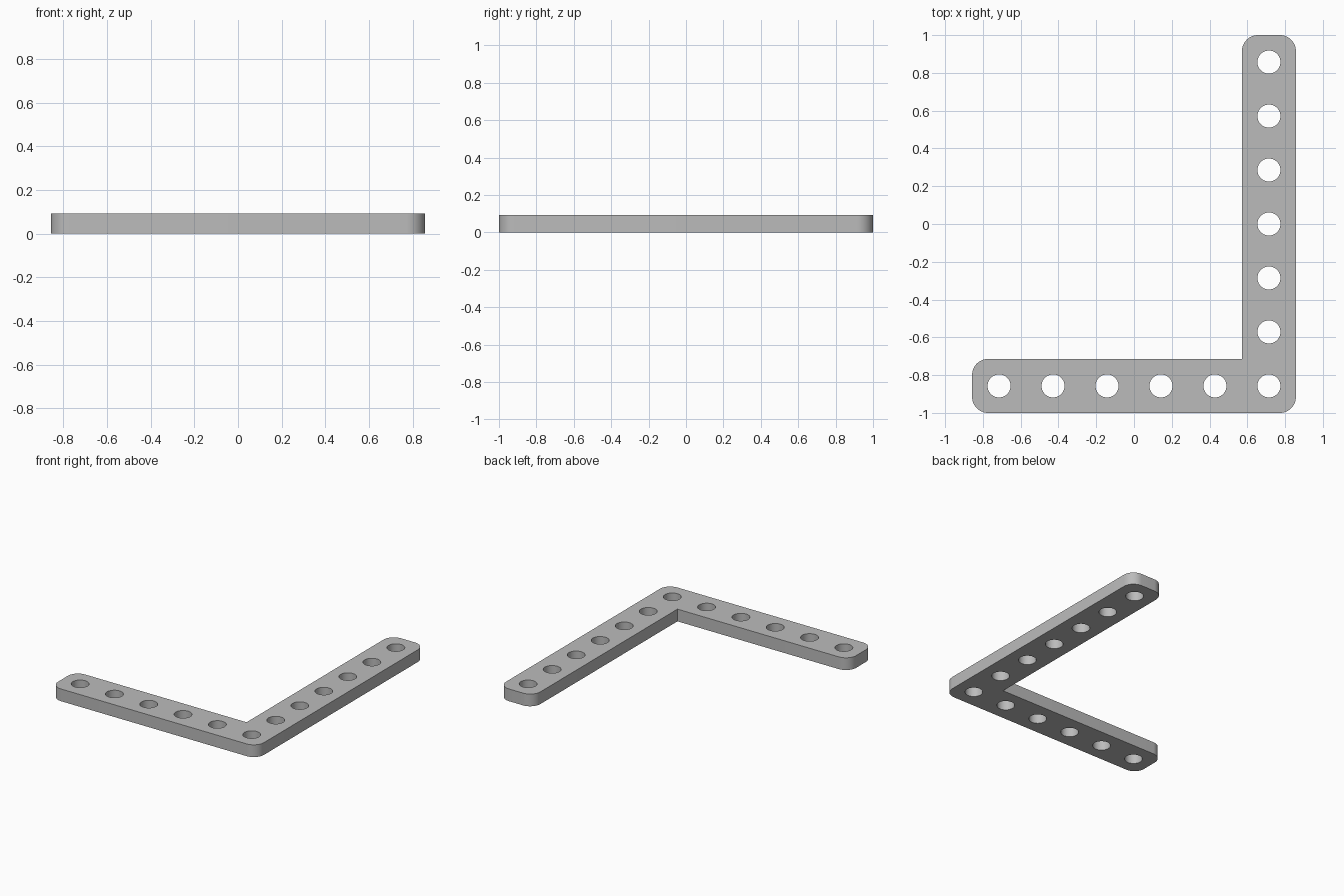
import bpy, bmesh
from math import cos, sin, pi, radians
from mathutils import Vector

cube = bpy.data.objects.get("Cube")
if cube:
    bpy.data.objects.remove(cube, do_unlink=True)

PITCH = 2 / 7            # hole spacing, also the arm width
THICK = 0.092
HOLE_R = 0.061
CORNER_R = 0.085
RIGHT, FRONT = 3 * PITCH, -1.0


def arc(centre, radius, start, end, steps):
    return [centre + radius * Vector((cos(a), sin(a)))
            for a in (start + (end - start) * i / steps for i in range(steps + 1))]


def add_loop(curve, points):
    spline = curve.splines.new('POLY')
    spline.points.add(len(points) - 1)
    for p, co in zip(spline.points, points):
        p.co = (co.x, co.y, 0, 1)
    spline.use_cyclic_u = True


# L-shaped outline, counter-clockwise: corner, outward diagonal quadrant
inner_x, inner_y = RIGHT - PITCH, FRONT + PITCH
corners = [((-RIGHT, FRONT), 2), ((RIGHT, FRONT), 3), ((RIGHT, 1), 0),
           ((inner_x, 1), 1), ((inner_x, inner_y), None), ((-RIGHT, inner_y), 1)]
outline = []
for (x, y), quadrant in corners:
    if quadrant is None:                      # sharp inside corner
        outline.append(Vector((x, y)))
        continue
    start = quadrant * pi / 2
    out = Vector((1 if quadrant in (0, 3) else -1, 1 if quadrant < 2 else -1))
    outline += arc(Vector((x, y)) - out * CORNER_R, CORNER_R, start, start + pi / 2, 12)

# Hole centres along both arms
hole_x, hole_y = RIGHT - PITCH / 2, FRONT + PITCH / 2
holes = [Vector((hole_x - i * PITCH, hole_y)) for i in range(6)]
holes += [Vector((hole_x, hole_y + i * PITCH)) for i in range(1, 7)]

# Filled profile extruded to a plate
curve = bpy.data.curves.new("bracket_profile", 'CURVE')
curve.dimensions = '2D'
curve.fill_mode = 'BOTH'
curve.extrude = THICK / 2
add_loop(curve, outline)
for centre in holes:
    add_loop(curve, arc(centre, HOLE_R, 0, 2 * pi, 40)[:-1])

bracket = bpy.data.objects.new("angle_bracket", curve)
bpy.context.collection.objects.link(bracket)
bpy.ops.object.select_all(action='DESELECT')
bracket.select_set(True)
bpy.context.view_layer.objects.active = bracket
bpy.ops.object.convert(target='MESH')
bracket = bpy.context.object
bracket.name = "angle_bracket"

# Join caps to walls and rest the plate on the ground
bm = bmesh.new()
bm.from_mesh(bracket.data)
bmesh.ops.remove_doubles(bm, verts=bm.verts, dist=0.0001)
bmesh.ops.translate(bm, verts=bm.verts, vec=(0, 0, THICK / 2))
bmesh.ops.recalc_face_normals(bm, faces=bm.faces)
bm.to_mesh(bracket.data)
bm.free()
bpy.ops.object.shade_smooth_by_angle(angle=radians(30))

# Grey material
grey = bpy.data.materials.new("plain_grey")
grey.use_nodes = True
colour = (0.5, 0.5, 0.5, 1)
grey.diffuse_color = colour
grey.node_tree.nodes["Principled BSDF"].inputs["Base Color"].default_value = colour
bracket.data.materials.clear()
bracket.data.materials.append(grey)
